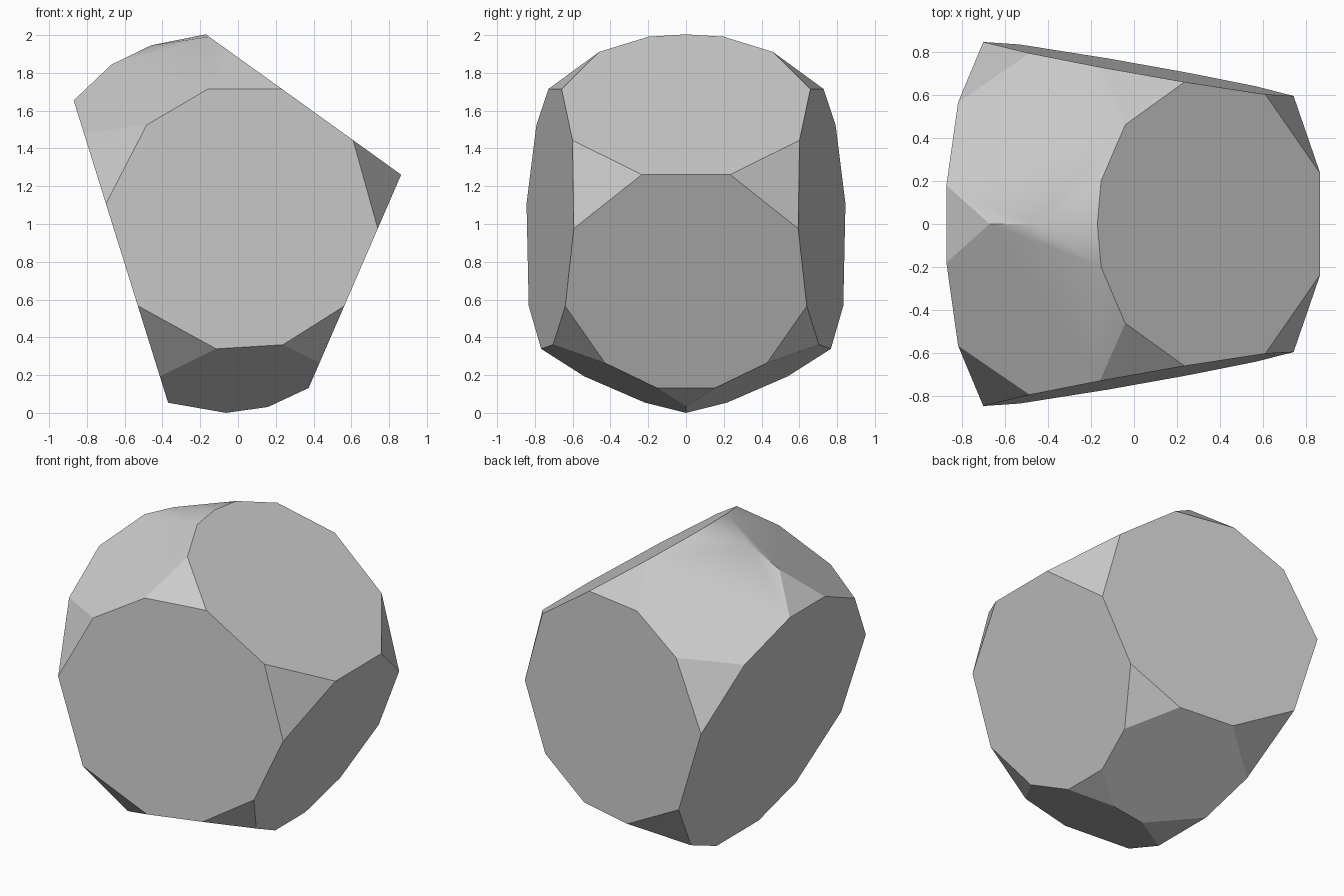
import bpy
import bmesh
import math
from mathutils import Vector

if "Cube" in bpy.data.objects:
    bpy.data.objects.remove(bpy.data.objects["Cube"])

CENTRE = Vector((0, 0, 1))

# Main flat faces: (normal, point on the face); those with a y part are mirrored
main_faces = [
    ((-1.60, 0, -0.50), (-0.87, 0, 1.65)),          # left side
    ((0.74, 0, 1.03), (-0.17, 0, 2.00)),            # upper right slope
    ((1.13, 0, -0.49), (0.865, 0, 1.26)),           # lower right slope
    ((0.177, -1, 0.034), (0, -0.758, 0)),           # front and back
    ((-0.485, -0.518, 1), (0, 0, 2.165)),           # upper left pair
    ((0.1425, -0.452, -1), (0, 0, 0.005)),          # underside pair
    ((-0.20, -0.08, 1), (0, 0, 2.034)),             # shallow top ridge cap
    ((-0.175, 0, -1), (0, 0, -0.0148)),             # shallow bottom left cap
    ((0.467, 0, -1), (0.16, 0, 0.028)),             # shallow bottom right cap
    ((-0.95, 0, 1), (-0.67, 0, 1.84)),              # left top corner
]

# Truncated corners, each through three points, mirrored front to back
corners = [
    ((-0.82, -0.56, 1.48), (-0.48, -0.795, 1.52), (-0.70, -0.845, 1.10)),
    ((-0.16, -0.73, 1.71), (-0.04, -0.46, 1.907), (0.24, -0.657, 1.71)),
    ((0.61, -0.60, 1.44), (0.86, -0.24, 1.26), (0.74, -0.595, 0.97)),
    ((0.56, -0.64, 0.56), (0.24, -0.70, 0.355), (0.43, -0.43, 0.26)),
    ((-0.53, -0.83, 0.56), (-0.12, -0.77, 0.34), (-0.41, -0.54, 0.19)),
]


def slice_off(bm, point, normal):
    """Remove everything outside a plane and close the cut."""
    cut = bmesh.ops.bisect_plane(
        bm, geom=bm.verts[:] + bm.edges[:] + bm.faces[:], dist=1e-5,
        plane_co=point, plane_no=normal, clear_outer=True)
    rim = [e for e in cut["geom_cut"]
           if isinstance(e, bmesh.types.BMEdge) and e.is_boundary]
    if len(rim) > 2:
        bmesh.ops.edgenet_fill(bm, edges=rim)


def slice_mirrored(bm, point, normal):
    point, normal = Vector(point), Vector(normal).normalized()
    if normal.dot(point - CENTRE) < 0:
        normal.negate()
    slice_off(bm, point, normal)
    if abs(normal.y) > 1e-4:
        flip = Vector((1, -1, 1))
        slice_off(bm, point * flip, normal * flip)


# Carve the block from a large cube
bm = bmesh.new()
bmesh.ops.create_cube(bm, size=4)
bmesh.ops.translate(bm, verts=bm.verts, vec=CENTRE)
for normal, point in main_faces:
    slice_mirrored(bm, point, normal)
for a, b, c in corners:
    a, b, c = Vector(a), Vector(b), Vector(c)
    slice_mirrored(bm, a, (b - a).cross(c - a))
bmesh.ops.remove_doubles(bm, verts=bm.verts, dist=0.003)

# Stand it on the ground
low = min(v.co.z for v in bm.verts)
bmesh.ops.translate(bm, verts=bm.verts, vec=(0, 0, -low))
bmesh.ops.recalc_face_normals(bm, faces=bm.faces)

mesh = bpy.data.meshes.new("faceted_block")
bm.to_mesh(mesh)
bm.free()
block = bpy.data.objects.new("faceted_block", mesh)
bpy.context.collection.objects.link(block)

# Plain grey surface
grey = bpy.data.materials.new("light grey")
grey.diffuse_color = (0.6, 0.6, 0.6, 1)
grey.use_nodes = True
grey.node_tree.nodes["Principled BSDF"].inputs["Base Color"].default_value = grey.diffuse_color
mesh.materials.append(grey)

bpy.context.view_layer.objects.active = block
block.select_set(True)
bpy.ops.object.shade_smooth_by_angle(angle=math.radians(25))
